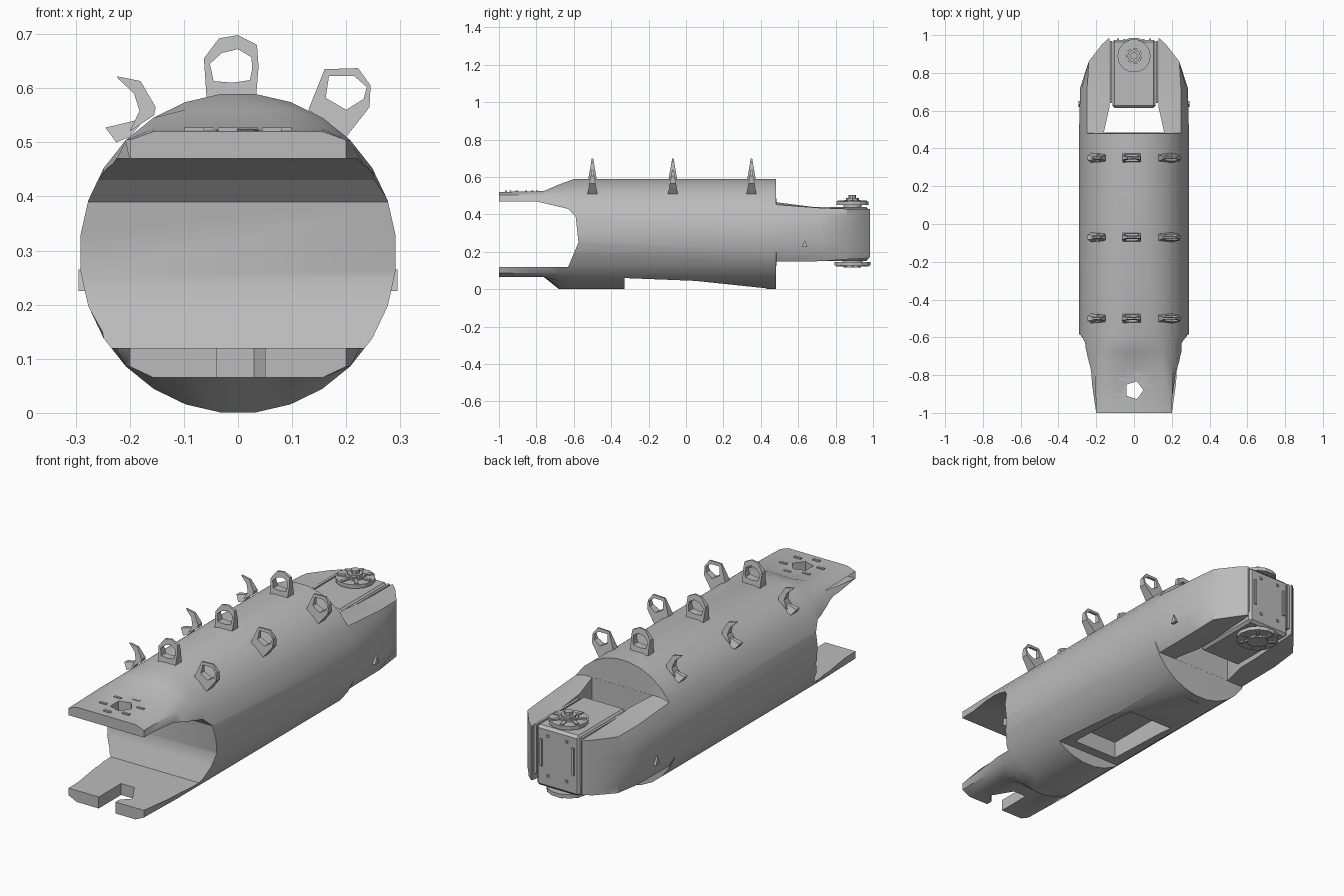
import bpy, bmesh, math
from mathutils import Vector

cube = bpy.data.objects.get("Cube")
if cube:
    bpy.data.objects.remove(cube, do_unlink=True)

metal = bpy.data.materials.new("plain_grey")
metal.use_nodes = True
GREY = (0.5, 0.5, 0.5, 1)
metal.diffuse_color = GREY
metal.node_tree.nodes["Principled BSDF"].inputs["Base Color"].default_value = GREY


def finish(name, bm, smooth=None):
    bmesh.ops.remove_doubles(bm, verts=bm.verts[:], dist=0.0002)
    bmesh.ops.recalc_face_normals(bm, faces=bm.faces[:])
    mesh = bpy.data.meshes.new(name)
    bm.to_mesh(mesh)
    bm.free()
    mesh.materials.append(metal)
    obj = bpy.data.objects.new(name, mesh)
    bpy.context.collection.objects.link(obj)
    if smooth:
        shade(obj, smooth)
    return obj


def select(obj):
    bpy.ops.object.select_all(action='DESELECT')
    obj.select_set(True)
    bpy.context.view_layer.objects.active = obj


def shade(obj, degrees):
    select(obj)
    bpy.ops.object.shade_smooth_by_angle(angle=math.radians(degrees))


def prism(name, points, start, step):
    """Extrude a flat polygon of 3D points by a step."""
    bm = bmesh.new()
    face = bm.faces.new([bm.verts.new(Vector(p) + Vector(start)) for p in points])
    new = bmesh.ops.extrude_face_region(bm, geom=[face])["geom"]
    bmesh.ops.translate(bm, vec=step, verts=[v for v in new if isinstance(v, bmesh.types.BMVert)])
    return finish(name, bm)


def side_prism(name, yz, half):
    return prism(name, [(-half, y, z) for y, z in yz], (0, 0, 0), (2 * half, 0, 0))


def plan_prism(name, xy, low, high):
    return prism(name, [(x, y, low) for x, y in xy], (0, 0, 0), (0, 0, high - low))


def box(name, x0, x1, y0, y1, z0, z1):
    return plan_prism(name, [(x0, y0), (x1, y0), (x1, y1), (x0, y1)], z0, z1)


def disc(name, y, z0, z1, r, sides=16):
    ring = [(r * math.cos(2 * math.pi * i / sides), y + r * math.sin(2 * math.pi * i / sides))
            for i in range(sides)]
    return plan_prism(name, ring, z0, z1)


def cut(obj, cutter):
    cutter.hide_render = True
    mod = obj.modifiers.new("cut", 'BOOLEAN')
    mod.operation = 'DIFFERENCE'
    mod.solver = 'EXACT'
    mod.object = cutter
    select(obj)
    bpy.ops.object.modifier_apply(modifier=mod.name)
    bpy.data.objects.remove(cutter, do_unlink=True)


# Hull: round sections clamped to a half width, floor and roof along y
R, MID, SIDES = 0.293, 0.295, 28
stations = [(-1, 0.2, 0.065, 0.52), (-0.76, 0.235, 0.065, 0.525),
            (-0.68, 0.26, 0, 0.56), (-0.6, R, 0, 0.59), (0.48, R, 0, 0.59),
            (0.483, R, 0.148, 0.465), (0.72, 0.285, 0.15, 0.435),
            (0.86, 0.24, 0.16, 0.43), (0.95, 0.17, 0.165, 0.43), (0.983, 0.135, 0.17, 0.43)]
bm = bmesh.new()
rings = []
for y, w, low, high in stations:
    ring = []
    for i in range(SIDES):
        a = 2 * math.pi * (i + 0.5) / SIDES
        x, z = R * math.cos(a), MID + R * 1.01 * math.sin(a)
        ring.append(bm.verts.new((max(-w, min(w, x)), y, max(low, min(high, z)))))
    rings.append(ring)
for a, b in zip(rings, rings[1:]):
    for i in range(SIDES):
        j = (i + 1) % SIDES
        bm.faces.new((a[i], a[j], b[j], b[i]))
bm.faces.new(rings[0])
bm.faces.new(rings[-1])
hull = finish("hull", bm)

# Open mouth between the two front plates
cut(hull, side_prism("mouth_cutter", [(-1.1, 0.47), (-0.8, 0.47), (-0.63, 0.43), (-0.59, 0.39),
                                      (-0.575, 0.25), (-0.63, 0.12), (-1.1, 0.12)], 0.5))
# Hole in the upper plate and notch in the lower plate
cut(hull, disc("hole_cutter", -0.88, 0.4, 0.6, 0.05, 5))
cut(hull, plan_prism("notch_cutter", [(-0.04, -1.1), (0.05, -1.1), (0.05, -0.97), (0.09, -0.93),
                                      (0.03, -0.83), (-0.04, -0.83)], -0.1, 0.2))
# Shallow belly step with a pocket
cut(hull, side_prism("belly_cutter", [(-0.33, -0.1), (-0.33, 0.06), (0.05, 0.045),
                                      (0.43, 0.005), (0.43, -0.1)], 0.5))
cut(hull, box("pocket_cutter", -0.12, 0.12, -0.28, 0.12, -0.1, 0.14))
# Bay for the drive block between the rear cheeks
cut(hull, plan_prism("bay_cutter", [(-0.16, 0.4835), (0.16, 0.4835), (0.13, 0.62), (0.13, 1.1),
                                    (-0.13, 1.1), (-0.13, 0.62)], -0.1, 0.7))
shade(hull, 30)

# Drive block
block = box("drive_block", -0.115, 0.115, 0.615, 0.975, 0.15, 0.44)
bevel = block.modifiers.new("bevel", 'BEVEL')
bevel.width, bevel.segments = 0.012, 1

# Mounting strips and pins on the drive block
for s in (-1, 1):
    box("block_strip", s * 0.122 - 0.006, s * 0.122 + 0.006, 0.64, 0.97, 0.2, 0.435)
    box("rear_slot_bar", s * 0.085 - 0.006, s * 0.085 + 0.006, 0.97, 0.982, 0.25, 0.38)
    for z in (0.21, 0.4):
        box("rear_bolt", s * 0.05 - 0.006, s * 0.05 + 0.006, 0.97, 0.98, z - 0.006, z + 0.006)

# Wheels above and below the block, with spokes
for name, base, up in (("top", 0.44, 1), ("bottom", 0.155, -1)):
    r = 0.088 if up > 0 else 0.098
    parts = ((0, 0.012, r * 0.55, 14), (0.01, 0.028, r, 14), (0.026, 0.038, r * 0.5, 10))
    for d0, d1, radius, sides in parts:
        disc(name + "_wheel", 0.89, *sorted((base + up * d0, base + up * d1)), radius, sides)
    for i in range(7):
        a = 2 * math.pi * i / 7
        c = Vector((math.cos(a), math.sin(a)))
        n = Vector((-c.y, c.x)) * 0.008
        o = Vector((0, 0.89))
        z = sorted((base + up * 0.027, base + up * 0.034))
        plan_prism(name + "_spoke", [o + c * 0.03 + n, o + c * 0.03 - n,
                                     o + c * r * 0.9 - n, o + c * r * 0.9 + n], *z)
disc("top_hub", 0.89, 0.47, 0.488, 0.035, 8)
disc("top_cap", 0.89, 0.488, 0.503, 0.02, 8)

# Small side fins on the cheeks
for s in (-1, 1):
    prism("cheek_fin", [(s * 0.28, 0.62, 0.225), (s * 0.28, 0.65, 0.225), (s * 0.28, 0.635, 0.265)],
          (0, 0, 0), (s * 0.015, 0, 0))


# Deck eyelets: thin strips, thick at the foot and sharp at the tip
def eyelet(name, y, outer, inner, foot):
    bm = bmesh.new()
    top = max(z for x, z in outer)

    def pair(p):
        t = 0.004 + 0.022 * (top - p[1]) / (top - foot)
        return [bm.verts.new((p[0], y + s * t, p[1])) for s in (-1, 1)]
    loops = [(pair(o), pair(i)) for o, i in zip(outer, inner)]
    for (o, i), (p, q) in zip(loops, loops[1:]):
        for k in (0, 1):
            bm.faces.new((o[k], p[k], q[k], i[k]))
        bm.faces.new((o[0], o[1], p[1], p[0]))
        bm.faces.new((i[0], i[1], q[1], q[0]))
    for o, i in (loops[0], loops[-1]):
        bm.faces.new((o[0], o[1], i[1], i[0]))
    finish(name, bm)


for y in (-0.5, -0.07, 0.35):
    eyelet("centre_eyelet", y,
           [(-0.01, 0.575), (-0.058, 0.58), (-0.063, 0.655), (-0.035, 0.692), (0, 0.698),
            (0.035, 0.68), (0.038, 0.64), (0.033, 0.58), (-0.01, 0.575)],
           [(-0.01, 0.61), (-0.045, 0.613), (-0.052, 0.645), (-0.03, 0.665), (0, 0.672),
            (0.025, 0.657), (0.026, 0.635), (0.022, 0.615), (-0.01, 0.61)], 0.57)
    eyelet("left_eyelet", y,
           [(0.2, 0.51), (0.13, 0.56), (0.16, 0.635), (0.222, 0.637), (0.245, 0.605),
            (0.243, 0.565), (0.2, 0.51)],
           [(0.2, 0.56), (0.162, 0.582), (0.168, 0.622), (0.215, 0.622), (0.238, 0.602),
            (0.232, 0.58), (0.2, 0.56)], 0.51)
    eyelet("right_eyelet", y,
           [(-0.155, 0.55), (-0.152, 0.565), (-0.18, 0.613), (-0.224, 0.622)],
           [(-0.2, 0.52), (-0.182, 0.558), (-0.192, 0.59), (-0.222, 0.618)], 0.51)
    eyelet("right_eyelet_foot", y, [(-0.17, 0.545), (-0.245, 0.527)],
           [(-0.2, 0.51), (-0.225, 0.5)], 0.5)

# Small ribs around the hole in the upper plate
for i in range(6):
    a = math.tau * i / 6 + 0.3
    x, y = 0.085 * math.cos(a), -0.88 + 0.085 * math.sin(a)
    box("plate_rib", x - 0.018, x + 0.018, y - 0.006, y + 0.006, 0.515, 0.527)
